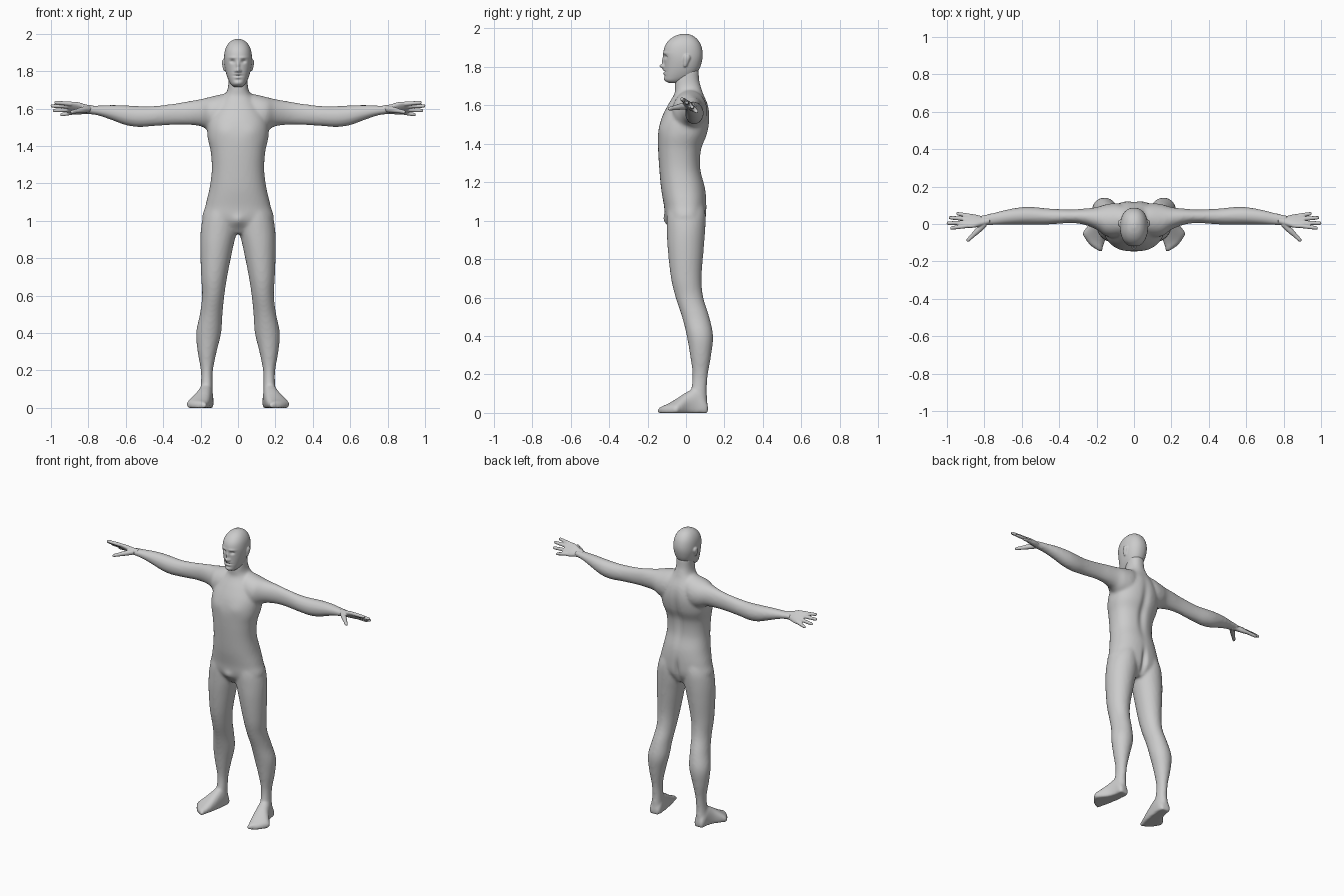
import bpy, bmesh, math
from mathutils import Vector


def ring(c, a, b):
    """Cross-section: centre plus two half-axis vectors."""
    return Vector(tuple(c) + tuple(a) + tuple(b))


def zring(z, x0, x1, y0, y1):
    return ring(((x0 + x1) / 2, (y0 + y1) / 2, z), ((x1 - x0) / 2, 0, 0), (0, (y1 - y0) / 2, 0))


def xring(x, y0, y1, z0, z1):
    return ring((x, (y0 + y1) / 2, (z0 + z1) / 2), (0, (y1 - y0) / 2, 0), (0, 0, (z1 - z0) / 2))


def smooth_rings(keys, steps=5):
    """Catmull-Rom interpolation between cross-sections."""
    k = [keys[0]] + keys + [keys[-1]]
    out = []
    for i in range(1, len(k) - 2):
        p0, p1, p2, p3 = k[i - 1:i + 3]
        for s in range(steps):
            t = s / steps
            out.append((p1 * 2 + (p2 - p0) * t + (p0 * 2 - p1 * 5 + p2 * 4 - p3) * t * t
                        + (p1 * 3 - p0 - p2 * 3 + p3) * t ** 3) * 0.5)
    return out + [keys[-1]]


def loft(bm, keys, sides=(1, -1), n=32, p=2.0, floor=None):
    """Closed skin over the cross-sections, repeated on both sides."""
    for side in sides:
        loops = []
        for v in smooth_rings(keys):
            c, a, b = Vector(v[0:3]), Vector(v[3:6]), Vector(v[6:9])
            loop = []
            for i in range(n):
                cs, sn = math.cos(math.tau * i / n), math.sin(math.tau * i / n)
                co = c + a * math.copysign(abs(cs) ** (2 / p), cs) + b * math.copysign(abs(sn) ** (2 / p), sn)
                co.x *= side
                if floor is not None:
                    co.z = max(co.z, floor)
                loop.append(bm.verts.new(co))
            loops.append(loop)
        for l0, l1 in zip(loops, loops[1:]):
            for i in range(n):
                j = (i + 1) % n
                bm.faces.new((l0[i], l0[j], l1[j], l1[i]))
        bm.faces.new(loops[0][::-1])
        bm.faces.new(loops[-1])


def sculpt(name, bm, voxel, iterations, dents=()):
    """Fuse the lofts into one skin, soften it, then push in or pull out details."""
    bmesh.ops.recalc_face_normals(bm, faces=bm.faces[:])
    me = bpy.data.meshes.new(name)
    bm.to_mesh(me)
    bm.free()
    ob = bpy.data.objects.new(name, me)
    bpy.context.collection.objects.link(ob)
    m = ob.modifiers.new("fuse", 'REMESH')
    m.mode = 'VOXEL'
    m.voxel_size = voxel
    m = ob.modifiers.new("soften", 'SMOOTH')
    m.factor = 0.5
    m.iterations = iterations
    dg = bpy.context.evaluated_depsgraph_get()
    done = bpy.data.meshes.new_from_object(ob.evaluated_get(dg))
    ob.modifiers.clear()
    ob.data = done
    for v in done.vertices:
        x, y, z = v.co
        for facing, dx, dz, rx, rz, dy in dents:
            if y * facing > 0.02:
                v.co.y += dy * math.exp(-((abs(x) - dx) / rx) ** 2 - ((z - dz) / rz) ** 2)
    done.polygons.foreach_set("use_smooth", [True] * len(done.polygons))
    return ob


# Body: torso and neck
bm = bmesh.new()
torso = [(0.93, .08, -.06, .06), (1.0, .186, -.103, .1), (1.08, .174, -.115, .107), (1.17, .153, -.13, .1),
         (1.27, .14, -.139, .077), (1.37, .146, -.145, .082), (1.45, .163, -.145, .112), (1.53, .16, -.128, .124),
         (1.6, .125, -.095, .116), (1.66, .082, -.06, .09), (1.69, .06, -.058, .08), (1.73, .052, -.058, .069),
         (1.79, .05, -.045, .066)]
loft(bm, [zring(z, -w, w, y0, y1) for z, w, y0, y1 in torso], sides=(1,), n=48, p=2.25)

# Arms, from the collar out to the wrist
arm = [(.03, -.05, .09, 1.52, 1.685), (.09, -.07, .11, 1.47, 1.676), (.15, -.065, .105, 1.48, 1.662),
       (.2, -.03, .09, 1.505, 1.65), (.27, -.003, .082, 1.513, 1.638), (.34, .005, .078, 1.513, 1.626),
       (.45, -.002, .082, 1.506, 1.613), (.53, -.004, .09, 1.501, 1.613), (.6, -.003, .09, 1.511, 1.617),
       (.68, -.003, .077, 1.54, 1.619), (.75, -.006, .06, 1.563, 1.616), (.82, -.012, .045, 1.575, 1.614)]
loft(bm, [xring(*r) for r in arm])

# Legs
leg = [(1.1, .01, .15, -.09, .09), (1.03, .004, .184, -.1, .102), (.95, .006, .199, -.1, .1),
       (.85, .028, .202, -.095, .092), (.7, .058, .197, -.078, .081), (.6, .073, .192, -.054, .09),
       (.5, .083, .204, -.021, .121), (.4, .09, .224, .004, .141), (.3, .114, .216, .021, .131),
       (.2, .134, .199, .034, .114), (.12, .136, .199, .026, .108), (.05, .134, .207, .01, .112)]
loft(bm, [zring(*r) for r in leg])

# Feet, heel to toe: x, y, half width across (x, y), height
foot = [(.168, .113, .026, .004, .04), (.168, .095, .037, .006, .075), (.172, .05, .039, .008, .125),
        (.184, 0, .044, .014, .105), (.205, -.05, .054, .025, .07), (.22, -.085, .056, .035, .046),
        (.213, -.118, .042, .03, .034), (.206, -.133, .028, .018, .024)]
loft(bm, [ring((x, y, h * .35), (ax, ay, 0), (0, 0, h * .65)) for x, y, ax, ay, h in foot], p=2.4, floor=-.001)

sculpt("body", bm, .009, 7, [
    (1, 0, 1.4, .025, .16, -.014), (1, 0, 1.02, .016, .07, -.02),
    (-1, 0, 1.0, .03, .03, -.012), (-1, .075, 1.48, .05, .04, -.005)])

# Head: skull, jaw and ears
bm = bmesh.new()
head = [(1.715, .02, -.085, -.03), (1.727, .036, -.108, -.005), (1.75, .05, -.113, .04), (1.785, .063, -.113, .068),
        (1.83, .073, -.114, .083), (1.87, .075, -.118, .087), (1.91, .07, -.109, .079), (1.94, .057, -.087, .062),
        (1.961, .037, -.056, .037), (1.972, .012, -.022, .008)]
loft(bm, [zring(z, -w, w, y0, y1) for z, w, y0, y1 in head], sides=(1,), n=48, p=2.2)
ear = [(1.8, .066, .076, -.012, .002), (1.815, .066, .081, -.014, .01), (1.845, .066, .086, -.014, .022),
       (1.862, .066, .083, -.008, .018)]
loft(bm, [zring(*r) for r in ear], n=16)
sculpt("head", bm, .004, 4, [
    (-1, .03, 1.852, .013, .01, .011), (-1, .03, 1.872, .022, .007, -.004),
    (-1, 0, 1.803, .011, .011, -.024), (-1, 0, 1.83, .009, .02, -.011), (-1, .014, 1.8, .006, .007, -.006),
    (-1, 0, 1.775, .022, .004, .006), (-1, 0, 1.784, .018, .006, -.007), (-1, 0, 1.766, .016, .006, -.006),
    (-1, 0, 1.752, .018, .006, .003), (-1, 0, 1.736, .02, .01, -.004)])

# Hands: tilted palm, four fingers and a thumb
bm = bmesh.new()
across, thick = Vector((0, -.74, .67)), Vector((0, .67, .74))
palm = [(.77, .023, 1.592, .026, .021), (.81, .017, 1.596, .029, .018), (.85, .016, 1.6, .043, .017),
        (.885, .017, 1.601, .048, .014), (.91, .018, 1.602, .044, .01)]
loft(bm, [ring((x, y, z), across * w, thick * t) for x, y, z, w, t in palm], p=2.4)
fingers = [((.89, -.01, 1.625), (.983, -.022, 1.632)), ((.895, .008, 1.611), (1.002, .004, 1.614)),
           ((.89, .027, 1.594), (.99, .034, 1.589)), ((.875, .043, 1.58), (.95, .056, 1.566))]
for start, tip in fingers:
    s, t = Vector(start), Vector(tip)
    loft(bm, [ring(s.lerp(t, f), across * r, thick * r)
              for f, r in ((0, .012), (.5, .011), (.9, .0095), (1, .005))], n=16)
thumb = [(.8, 0, 1.597, .018), (.835, -.035, 1.592, .016), (.865, -.064, 1.586, .012),
         (.888, -.087, 1.582, .0095), (.893, -.092, 1.581, .005)]
loft(bm, [ring((x, y, z), (.7 * r, .7 * r, 0), (0, 0, r)) for x, y, z, r in thumb], n=16)
sculpt("hands", bm, .004, 3)
